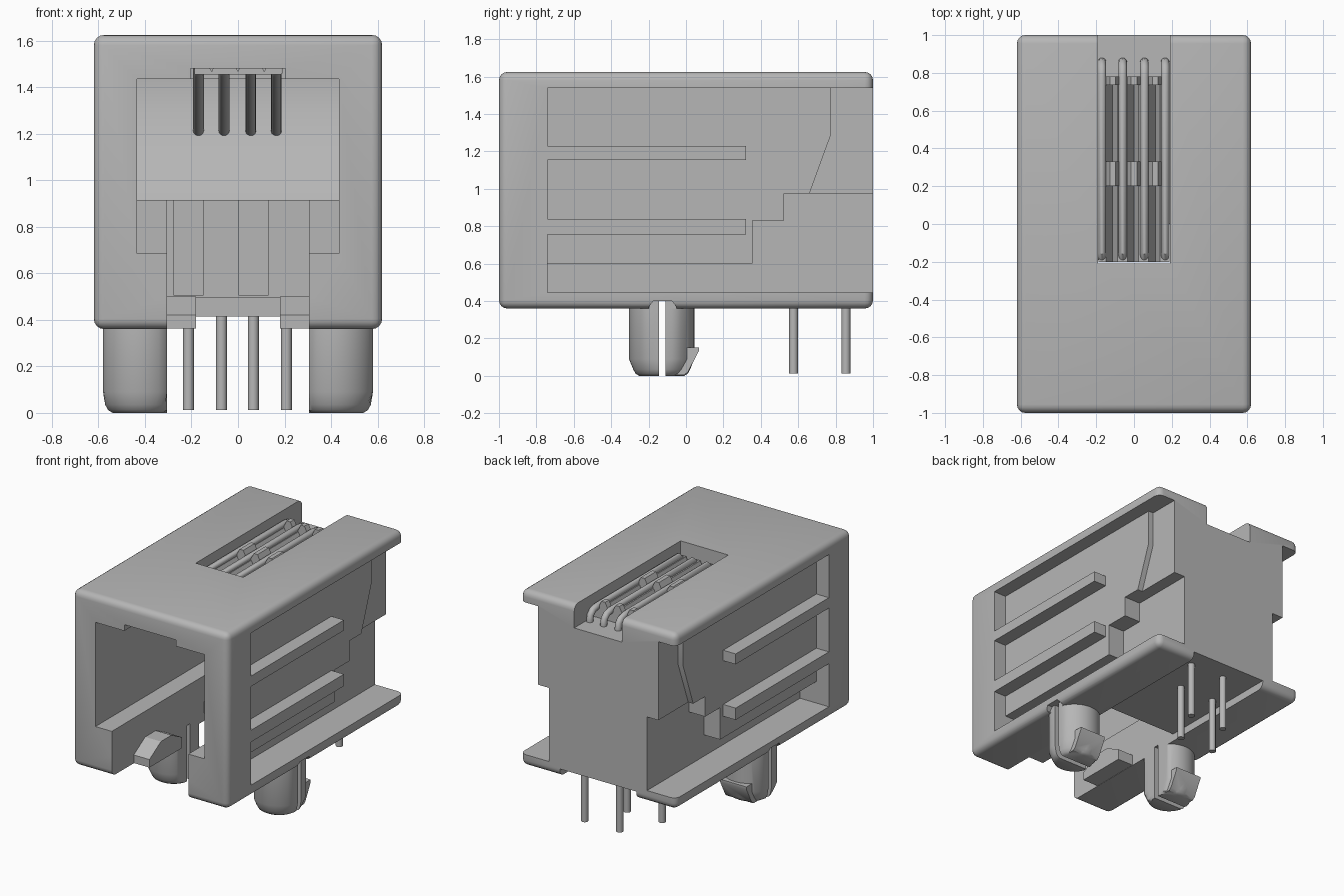
import bpy, bmesh, math
from mathutils import Vector

old = bpy.data.objects.get("Cube")
if old:
    bpy.data.objects.remove(old, do_unlink=True)

grey = bpy.data.materials.new("light_grey")
grey.diffuse_color = (0.47, 0.47, 0.47, 1)
grey.use_nodes = True
grey.node_tree.nodes["Principled BSDF"].inputs["Base Color"].default_value = (0.47, 0.47, 0.47, 1)


def finish(name, bm):
    bmesh.ops.recalc_face_normals(bm, faces=bm.faces[:])
    me = bpy.data.meshes.new(name)
    bm.to_mesh(me)
    bm.free()
    me.materials.append(grey)
    ob = bpy.data.objects.new(name, me)
    bpy.context.collection.objects.link(ob)
    return ob


def prism(name, pts, axis, a, b, bevel=0):
    """Extrude a 2D outline along an axis from a to b."""
    def place(p, t):
        return {"X": (t, p[0], p[1]), "Y": (p[0], t, p[1]), "Z": (p[0], p[1], t)}[axis]
    bm = bmesh.new()
    lo = [bm.verts.new(place(p, a)) for p in pts]
    hi = [bm.verts.new(place(p, b)) for p in pts]
    n = len(pts)
    bm.faces.new(lo)
    bm.faces.new(hi)
    for i in range(n):
        j = (i + 1) % n
        bm.faces.new((lo[i], lo[j], hi[j], hi[i]))
    bmesh.ops.recalc_face_normals(bm, faces=bm.faces[:])
    if bevel:
        bmesh.ops.bevel(bm, geom=bm.edges[:], offset=bevel, segments=4,
                        profile=0.5, affect='EDGES')
    return finish(name, bm)


def box(name, x0, x1, y0, y1, z0, z1, bevel=0):
    return prism(name, [(x0, y0), (x1, y0), (x1, y1), (x0, y1)], "Z", z0, z1, bevel)


def boolean(target, other, op='DIFFERENCE'):
    """Apply a boolean and drop the helper."""
    m = target.modifiers.new("cut", 'BOOLEAN')
    m.operation, m.solver, m.object = op, 'EXACT', other
    other.hide_render = True
    bpy.context.view_layer.objects.active = target
    bpy.ops.object.modifier_apply(modifier=m.name)
    bpy.data.objects.remove(other, do_unlink=True)


def smooth(ob):
    bpy.ops.object.select_all(action='DESELECT')
    ob.select_set(True)
    bpy.context.view_layer.objects.active = ob
    bpy.ops.object.shade_smooth_by_angle(angle=math.radians(32))


# Housing block with rounded edges
body = box("housing", -0.62, 0.62, -1, 1, 0.36, 1.625, 0.045)

# Side pockets: ribbed shallow level, upper rear level, deep stepped level
ribbed = [(-.74, .445), (1.1, .445), (1.1, 1.54), (-.74, 1.54), (-.74, 1.23), (.32, 1.23),
          (.32, 1.155), (-.74, 1.155), (-.74, .84), (.32, .84), (.32, .755), (-.74, .755)]
upper = [(.66, .975), (1.1, .975), (1.1, 1.54), (.775, 1.54), (.775, 1.29)]
stepped = [(-.74, .445), (1.1, .445), (1.1, .975), (.525, .975),
           (.525, .83), (.355, .83), (.355, .60), (-.74, .60)]
for s in (1, -1):
    for outline, depth in ((ribbed, .52), (upper, .48), (stepped, .39)):
        boolean(body, prism("cutter", outline, "X", s * depth, s * 0.8))

# Plug cavity with shoulder ledges and a sloped back
cavity = [(-1.1, .685), (.27, .685), (.27, .915), (.45, .915), (.50, .975),
          (.65, 1.29), (.65, 1.435), (-1.1, 1.435)]
boolean(body, prism("cutter", cavity, "X", -.435, .435))

# Latch channel, open bottom, roof notch and wire trough
for c in ((-.305, .305, -1.1, .05, .3, .5),
          (-.305, .305, -1.1, .30, .499, .93),
          (-.305, .305, .04, 1.1, .3, .415),
          (-.275, -.15, .25, .36, .505, .975),
          (.005, .13, .25, .36, .505, .975),
          (-.205, .205, -1.1, 0, 1.40, 1.48),
          (-.19, .19, -.21, 1.1, 1.46, 1.7)):
    boolean(body, box("cutter", *c))

# Peg slots and arched reliefs in the housing bottom
boolean(body, box("cutter", -.7, .7, -.145, -.11, .3, .4))
arch = [(-.198, .3), (-.052, .3), (-.052, .37), (-.075, .4), (-.175, .4), (-.198, .37)]
for s in (1, -1):
    boolean(body, prism("cutter", arch, "X", s * .58, s * .7))
smooth(body)

# Latch guide wedges along the channel
wedge = [(-.75, .362), (-.75, .42), (-.62, .5), (-.50, .5), (-.38, .44), (-.38, .362)]
for s, side in ((1, "left"), (-1, "right")):
    prism("latch_guide_" + side, wedge, "X", s * .18, s * .31)

# Split mounting pegs: turned profile, flattened sides, rear hook, slot
for s, side in ((1, "left"), (-1, "right")):
    cx, cy, n = s * .42, -.13, 40
    bm = bmesh.new()
    rings = []
    for r, z in ((.12, 0), (.14, .012), (.152, .035), (.175, .09), (.175, .38)):
        ring = []
        for i in range(n):
            a = 2 * math.pi * i / n
            x = cx + r * math.cos(a)
            x = min(max(abs(x), .305), .58) * s
            ring.append(bm.verts.new((x, cy + r * math.sin(a), z)))
        rings.append(ring)
    for lo, hi in zip(rings, rings[1:]):
        for i in range(n):
            j = (i + 1) % n
            bm.faces.new((lo[i], lo[j], hi[j], hi[i]))
    bm.faces.new(rings[0])
    bm.faces.new(rings[-1])
    bmesh.ops.remove_doubles(bm, verts=bm.verts[:], dist=1e-5)
    peg = finish("mounting_peg_" + side, bm)
    hook = [(-.06, .005), (-.01, .005), (.01, .02), (.07, .135), (.07, .153), (-.06, .153)]
    boolean(peg, prism("cutter", hook, "X", s * .32, s * .53), 'UNION')
    boolean(peg, box("cutter", s * .42 - .25, s * .42 + .25, -.145, -.11, -.1, .5))
    smooth(peg)

# Grooved wire bed and cross comb in the top trough
top, low = 1.53, 1.468
bed = [(-.188, 1.455), (.188, 1.455), (.188, top)]
for g in (.113, 0, -.113):
    bed += [(g + .025, top), (g, low), (g - .035, top)]
bed.append((-.188, top))
prism("wire_bed", bed, "Y", -.2, .74)
comb = [(-.188, 1.46), (.188, 1.46), (.188, 1.545)]
for g in (.113, 0, -.113):
    comb += [(g + .035, 1.545), (g + .015, 1.585), (g - .015, 1.585), (g - .035, 1.545)]
comb.append((-.188, 1.545))
prism("wire_comb_middle", comb, "Y", .2, .33)
prism("wire_comb_rear", comb, "Y", .735, .78)


def tube(name, path, radius):
    """Round wire along a path of points."""
    cu = bpy.data.curves.new(name, 'CURVE')
    cu.dimensions = '3D'
    cu.bevel_depth, cu.bevel_resolution, cu.use_fill_caps = radius, 4, True
    sp = cu.splines.new('POLY')
    sp.points.add(len(path) - 1)
    for p, co in zip(sp.points, path):
        p.co = (*co, 1)
    cu.materials.append(grey)
    ob = bpy.data.objects.new(name, cu)
    bpy.context.collection.objects.link(ob)
    bpy.ops.object.select_all(action='DESELECT')
    ob.select_set(True)
    bpy.context.view_layer.objects.active = ob
    bpy.ops.object.convert(target='MESH')
    smooth(bpy.context.view_layer.objects.active)


# Contact wires, folded at the front and bent down at the rear
wire = [(.62, 1.21), (-.12, 1.462), (-.165, 1.485), (-.18, 1.515), (-.15, 1.54),
        (.78, 1.54), (.825, 1.53), (.85, 1.505), (.857, 1.47), (.857, 1.44)]
for i, x in enumerate((-.17, -.06, .055, .165)):
    tube("contact_wire_%d" % (i + 1), [(x, y, z) for y, z in wire], .023)

# Solder pins in two staggered rows
for i, (x, y) in enumerate(((-.213, .575), (-.071, .855), (.066, .575), (.208, .855))):
    tube("solder_pin_%d" % (i + 1), [(x, y, .012), (x, y, .43)], .024)
